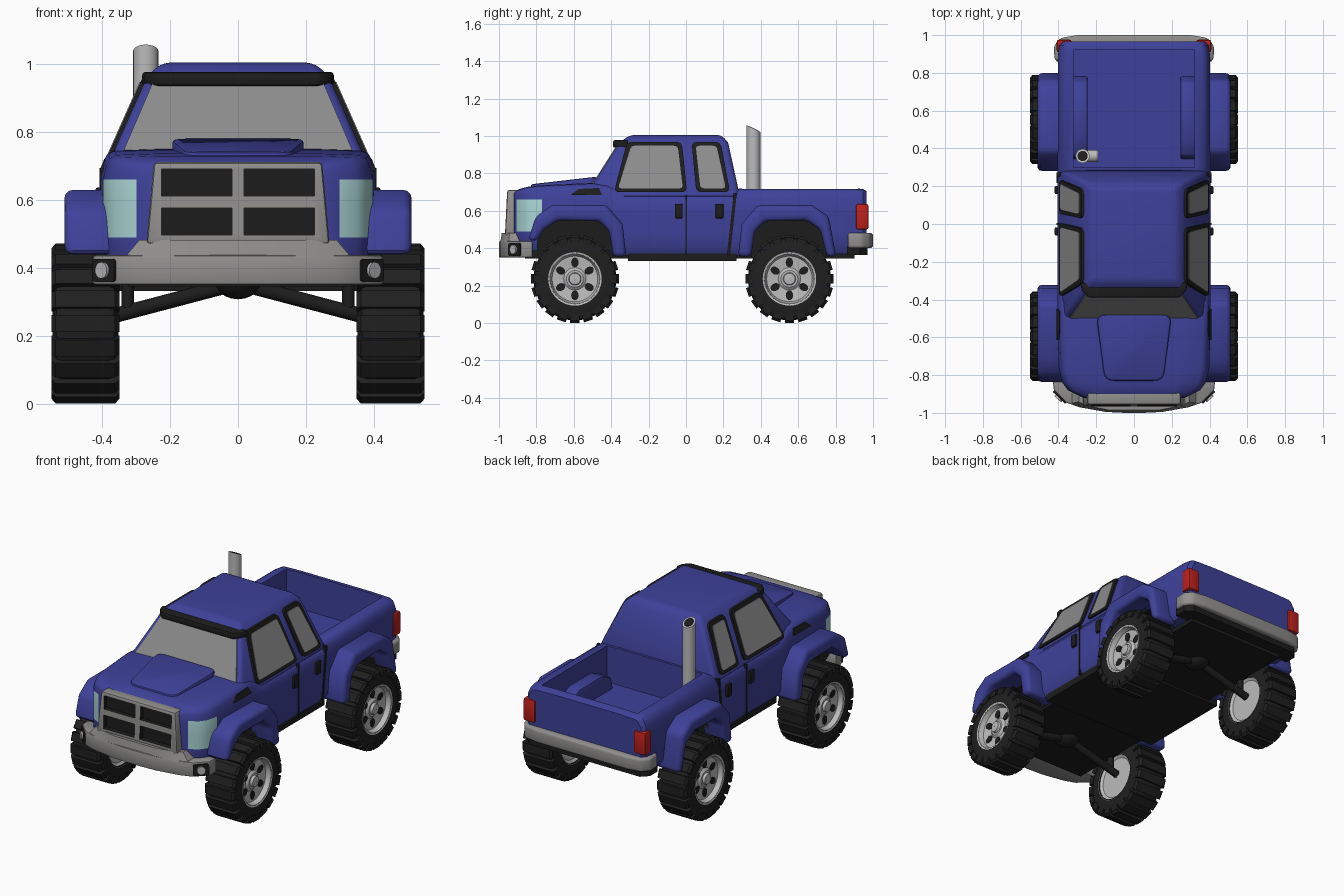
import bpy, bmesh, math
from mathutils import Vector, Matrix

if "Cube" in bpy.data.objects:
    bpy.data.objects.remove(bpy.data.objects["Cube"])

def mat(name, r, g, b):
    m = bpy.data.materials.new(name)
    m.diffuse_color = (r, g, b, 1)
    m.use_nodes = True
    m.node_tree.nodes["Principled BSDF"].inputs["Base Color"].default_value = m.diffuse_color
    return m

BLUE = mat("blue paint", .048, .053, .32)
BLACK = mat("black trim", .012, .012, .012)
RUBBER = mat("tyre rubber", .014, .014, .014)
GREY = mat("bumper grey", .28, .275, .27)
CHROME = mat("light metal", .5, .5, .5)
GLASS = mat("window grey", .26, .26, .26)
LAMP = mat("headlight teal", .40, .66, .66)
RED = mat("tail light red", .5, .015, .012)

def apply(ob, kind, **kw):
    m = ob.modifiers.new(kind, kind)
    for k, v in kw.items():
        setattr(m, k, v)
    bpy.context.view_layer.objects.active = ob
    bpy.ops.object.modifier_apply(modifier=m.name)

def finish(bm, name, mats, mirror=False, bevel=0, seg=2):
    bmesh.ops.recalc_face_normals(bm, faces=bm.faces[:])
    me = bpy.data.meshes.new(name)
    bm.to_mesh(me)
    bm.free()
    ob = bpy.data.objects.new(name, me)
    bpy.context.collection.objects.link(ob)
    for m in mats if isinstance(mats, list) else [mats]:
        me.materials.append(m)
    if mirror:
        apply(ob, 'MIRROR', use_mirror_merge=False)
    if bevel:
        apply(ob, 'BEVEL', width=bevel, segments=seg, limit_method='ANGLE', angle_limit=.6)
    return ob

def cut(ob, cutter):
    apply(ob, 'BOOLEAN', object=cutter, operation='DIFFERENCE', solver='EXACT', material_mode='TRANSFER')
    bpy.data.objects.remove(cutter)

def rounded(pts, r):
    out = []
    for i, p in enumerate(pts):
        p, a, b = Vector(p), Vector(pts[i - 1]), Vector(pts[(i + 1) % len(pts)])
        s, e = p + (a - p).normalized() * r, p + (b - p).normalized() * r
        out += [s * (1 - t) ** 2 + p * 2 * t * (1 - t) + e * t * t for t in (0, .25, .5, .75, 1)]
    return out

def prism(name, pts, place, m, rnd=0, **kw):
    """Extrude a 2D outline; place(u, v, w) maps it to space, w = 0 or 1."""
    if rnd:
        pts = rounded(pts, rnd)
    bm = bmesh.new()
    lo, hi = [[bm.verts.new(place(p[0], p[1], w)) for p in pts] for w in (0, 1)]
    bm.faces.new(lo)
    bm.faces.new(hi)
    for i in range(len(pts)):
        bm.faces.new((lo[i - 1], lo[i], hi[i], hi[i - 1]))
    return finish(bm, name, m, **kw)

def box(name, x, y, z, m, **kw):
    return prism(name, [(x[0], y[0]), (x[1], y[0]), (x[1], y[1]), (x[0], y[1])],
                 lambda u, v, w: (u, v, z[w]), m, **kw)

def rod(name, p, q, r, m, n=20, **kw):
    p, q = Vector(p), Vector(q)
    bm = bmesh.new()
    rot = (q - p).to_track_quat('Z', 'Y').to_matrix().to_4x4()
    bmesh.ops.create_cone(bm, cap_ends=True, segments=n, radius1=r, radius2=r, depth=(q - p).length,
                          matrix=Matrix.Translation((p + q) / 2) @ rot)
    return finish(bm, name, m, **kw)

def along_x(a, b):
    return lambda u, v, w: ((a, b)[w], u, v)

def sym(pts):
    return pts + [(-x, y) for x, y in reversed(pts)]

# lower body: loft along y of (y, half width, bottom z, top z)
stations = [(-.92, .27, .42, .70), (-.905, .30, .41, .71), (-.88, .35, .40, .72), (-.84, .38, .39, .73),
            (-.77, .398, .38, .737), (-.5, .406, .36, .75), (-.42, .406, .36, .74), (-.33, .406, .36, .70),
            (.26, .406, .36, .70), (.285, .404, .36, .72), (.90, .402, .37, .72), (.945, .395, .38, .717),
            (.965, .375, .39, .705)]
bm = bmesh.new()
rings = []
for y, w, zb, zt in stations:
    half = [(.94 * w, zb), (w, zb + .04), (w, .49), (w, .58), (w, .66 if zt >= .705 else .655),
            (.975 * w, zt - .035), (.95 * w, zt - .015), (.9 * w, zt - .004), (.6 * w, zt)]
    rings.append([bm.verts.new((x, y, z)) for x, z in sym(half)])
for a, b in zip(rings, rings[1:]):
    for i in range(len(a)):
        f = bm.faces.new((a[i - 1], a[i], b[i], b[i - 1]))
        c = f.calc_center_median()
        f.material_index = int(-.905 < c.y < -.77 and .49 < c.z < .66 and abs(c.x) > .28)
bm.faces.new(rings[0])
bm.faces.new(rings[-1])
body = finish(bm, "lower_body", [BLUE, LAMP])

# wheel arches and flares
AXLES = (-.594, .553)
outer = [(.275, .355), (.255, .53), (.17, .63), (-.12, .63), (-.21, .57), (-.25, .44)]
inner = [(-.20, .44), (-.165, .50), (-.09, .55), (.13, .545), (.185, .49), (.205, .355)]
for y0, tag in zip(AXLES, ("front", "rear")):
    k = 1 if tag == "front" else -1
    zl = .44 if tag == "front" else .355
    fix = lambda p: (y0 + k * p[0], zl if p[1] == .44 else p[1])
    o, i = [fix(p) for p in outer], [fix(p) for p in inner]
    well = [(i[0][0], .2)] + i + [(i[-1][0], .2)]
    for s in (1, -1):
        cut(body, prism("arch_cutter", well, along_x(s * .33, s * .6), BLACK))
    prism(tag + "_fender_flares", o + i, along_x(.35, .512), BLUE, mirror=True, bevel=.028, seg=3)

# cargo bed
cut(body, box("bed_cutter", (-.32, .32), (.30, .92), (.5, .9), BLUE))
prism("bed_wheel_housings", [(.34, .48), (.36, .57), (.45, .61), (.66, .61), (.75, .57), (.79, .48)],
      along_x(.245, .33), BLUE, mirror=True, bevel=.012)

# cab: three stacked rectangles (z, half width, front y, back y)
bm = bmesh.new()
levels = [[bm.verts.new(c) for c in ((-w, a, z), (w, a, z), (w, b, z), (-w, b, z))]
          for z, w, a, b in ((.67, .399, -.543, .29), (.965, .268, -.355, .225), (1.005, .225, -.30, .19))]
for a, b in zip(levels, levels[1:]):
    for i in range(4):
        bm.faces.new((a[i - 1], a[i], b[i], b[i - 1]))
bm.faces.new(levels[0])
bm.faces.new(levels[-1])
finish(bm, "cab", BLUE, bevel=.022, seg=3)

# windows and black frames lying on the slanted cab sides
def on_side(t):
    return lambda u, v, w: (.390 - (v - .69) * .444 + (t if w else -.01), u, v)
windows = {"front": [(-.385, .70), (-.315, .968), (-.022, .968), (.005, .70)],
           "rear": [(.055, .70), (.03, .968), (.185, .968), (.235, .70)]}
for tag, p in windows.items():
    c = sum((Vector(q) for q in p), Vector((0, 0))) / 4
    glass = [(q[0] + .022 * (1 if q[0] < c.x else -1), q[1] + .02 * (1 if q[1] < c.y else -1)) for q in p]
    prism(tag + "_window_frames", p, on_side(.012), BLACK, rnd=.03, mirror=True)
    prism(tag + "_side_windows", glass, on_side(.015), GLASS, rnd=.02, mirror=True)
prism("windscreen", sym([(.338, .745), (.25, .95)]),
      lambda u, v, w: (u, -.53 + (v - .69) * .636 - .006 * w, v), GLASS)
prism("roof_visor", sym([(.285, -.31), (.275, -.355), (.24, -.39)]),
      lambda u, v, w: (u, v, (.937, .978)[w]), BLACK, bevel=.01)

# hood scoop, cowl vents, seams, handles
prism("hood_scoop", sym([(.155, -.83), (.20, -.48)]),
      lambda u, v, w: (u, v, .743 + (v + .82) * .115 if w else .70), BLUE, rnd=.05, bevel=.01)
prism("cowl_vents", [(-.615, .685), (-.575, .717), (-.465, .722), (-.45, .685)],
      lambda u, v, w: (.409 - (v - .685) * .4 - .03 * (1 - w), u, v), BLACK, mirror=True)
box("door_seams", (.39, .409), (-.004, .006), (.365, .685), BLACK, mirror=True)
prism("bed_seams", [(.255, .695), (.272, .695), (.235, .36), (.218, .36)], along_x(.38, .409), BLACK, mirror=True)
for y, tag in ((-.06, "front"), (.158, "rear")):
    box(tag + "_door_handles", (.39, .42), (y, y + .042), (.56, .637), BLACK, mirror=True, bevel=.006)

# grille with four recesses
grille = prism("grille", sym([(.27, .47), (.248, .712)]),
               lambda u, v, w: (u, (-.88, -.968 + (v - .47) * .05)[w], v), GREY, bevel=.012)
for x in (-.225, .018):
    for z in (.497, .612):
        cut(grille, box("grille_cutter", (x, x + .207), (-1.1, -.935), (z, z + .08), BLACK))

# bumpers and lamps
prism("front_bumper", sym([(.43, -.82), (.425, -.88), (.36, -.945), (.29, -.97), (.15, -.995), (.05, -1)]),
      lambda u, v, w: (u, v, (.35, .438)[w]), GREY, bevel=.008)
prism("front_bumper_top", sym([(.335, -.85), (.335, -.95), (.28, -.972), (.15, -.993)]),
      lambda u, v, w: (u * (1, .87)[w], v + .008 * w, (.43, .482)[w]), GREY)
n, c = Vector((.69, -.72, 0)), Vector((.392, -.914, .393))
d = Vector((.72, .69, 0))
prism("fog_lamp_housings", [(-.045, -.034), (.045, -.034), (.045, .034), (-.045, .034)],
      lambda u, v, w: c + d * u + Vector((0, 0, v)) + n * (.008 * w - .02 * (1 - w)), BLACK, rnd=.012, mirror=True)
rod("fog_lamps", c, c + n * .018, .024, CHROME, mirror=True)
prism("rear_bumper", sym([(.42, .865), (.425, .94), (.39, .985), (.30, 1)]),
      lambda u, v, w: (u, v, (.40, .482)[w]), GREY, bevel=.015, seg=3)
prism("rear_bumper_base", sym([(.41, .86), (.41, .93), (.37, .97)]),
      lambda u, v, w: (u, v, (.365, .41)[w]), BLACK)
box("tail_lights", (.33, .409), (.908, .976), (.50, .637), RED, mirror=True, bevel=.012)

# exhaust stack with slanted mouth
for name, r, z, m in (("exhaust_stack", .037, 1.04, CHROME), ("exhaust_mouth", .027, 1.042, BLACK)):
    ob = rod(name, (-.272, .36, .52), (-.272, .36, z), r, m, 24)
    for v in ob.data.vertices:
        if v.co.z > .9:
            v.co.z -= (v.co.y - .36) * .5
rod("exhaust_elbow", (-.272, .36, .535), (-.19, .36, .535), .032, CHROME)

# underside and axles
box("chassis", (-.325, .325), (-.86, .90), (.345, .42), BLACK)
box("sills", (-.39, .39), (-.31, .27), (.332, .372), BLACK)
for y, tag in zip(AXLES, ("front", "rear")):
    bm = bmesh.new()
    bmesh.ops.create_uvsphere(bm, u_segments=20, v_segments=12, radius=.075,
                              matrix=Matrix.Translation((0, y, .375)) @ Matrix.Diagonal((1, 1.1, .9, 1)))
    finish(bm, tag + "_differential", BLACK)
    rod(tag + "_axles", (.04, y, .345), (.37, y, .258), .022, BLACK, mirror=True)
    rod(tag + "_struts", (.325, y, .26), (.325, y, .40), .018, BLACK, mirror=True)

# wheels, modelled around the x axis at the origin (outer side +x)
def lathe(bm, prof, n):
    vs = [[bm.verts.new((x, r * math.cos(a), r * math.sin(a))) for x, r in prof]
          for a in (2 * math.pi * k / n for k in range(n))]
    for k in range(n):
        for i in range(len(prof)):
            bm.faces.new((vs[k - 1][i - 1], vs[k - 1][i], vs[k][i], vs[k][i - 1]))

bm = bmesh.new()
lathe(bm, [(-.095, .135), (-.097, .19), (-.085, .215), (-.07, .222), (.07, .222), (.085, .215), (.097, .19), (.095, .135)], 40)
for k in range(20):
    a = Matrix.Rotation(2 * math.pi * k / 20, 4, 'X')
    lug = [Vector((x, s * .025, z)) for s in (-1, 1) for x, z in
           ((-.10, .19), (-.10, .222), (-.088, .236), (.088, .236), (.10, .222), (.10, .19))]
    vs = [bm.verts.new(a @ p) for p in lug]
    bm.faces.new(vs[:6])
    bm.faces.new(vs[6:])
    for i in range(6):
        j = (i + 1) % 6
        bm.faces.new((vs[i], vs[j], vs[6 + j], vs[6 + i]))
tyre = finish(bm, "tyre", RUBBER)
bm = bmesh.new()
lathe(bm, [(-.08, .001), (-.08, .12), (-.097, .143), (.097, .143), (.094, .132), (.066, .122),
           (.058, .06), (.07, .045), (.07, .034), (.085, .03), (.088, .001)], 36)
rim = finish(bm, "rim", CHROME)
bm = bmesh.new()
for k in range(6):
    a = Matrix.Rotation(math.pi * k / 3, 4, 'X') @ Matrix.Translation((.0615, 0, .088))
    bmesh.ops.create_cone(bm, cap_ends=True, segments=16, radius1=.02, radius2=.02, depth=.008,
                          matrix=a @ Matrix.Diagonal((1, 1, 1.3, 1)) @ Matrix.Rotation(math.pi / 2, 4, 'Y'))
holes = finish(bm, "rim_holes", BLACK)
for part in (tyre, rim, holes):
    for y, tag in zip(AXLES, ("front", "rear")):
        for s, side in ((1, "right"), (-1, "left")):
            ob = bpy.data.objects.new(f"{tag}_{side}_{part.name}", part.data)
            ob.location = (s * .45, y, .236)
            ob.rotation_euler.z = 0 if s > 0 else math.pi
            bpy.context.collection.objects.link(ob)
for part in (tyre, rim, holes):
    bpy.data.objects.remove(part)

# smooth shading with sharp edges kept
bpy.ops.object.select_all(action='DESELECT')
for ob in bpy.context.scene.objects:
    ob.select_set(True)
    bpy.context.view_layer.objects.active = ob
bpy.ops.object.shade_smooth_by_angle(angle=math.radians(35))
